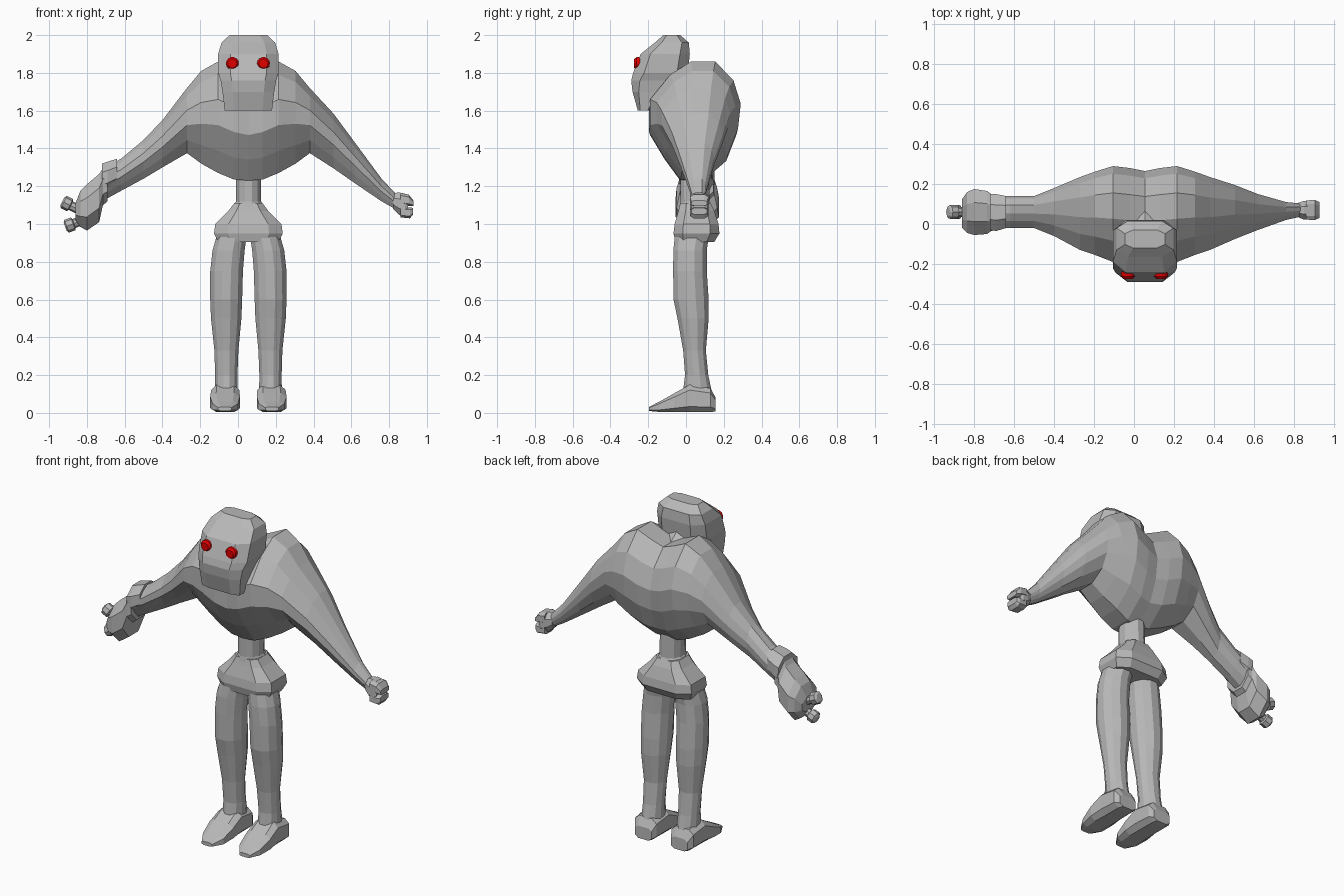
import bpy, bmesh, math
from mathutils import Vector

CX = 0.055  # body centre line


def material(name, rgb):
    m = bpy.data.materials.new(name)
    m.diffuse_color = (*rgb, 1)
    return m


GREY = material("grey skin", (0.48, 0.48, 0.48))
RED = material("red eye", (0.75, 0.0, 0.0))

# Unit cross-sections
EGG = [(0, .66), (0, .43), (.17, .2), (.35, 0), (.62, 0), (.86, .17),
       (.97, .4), (1, .62), (.92, .83), (.72, 1), (.45, 1), (.22, .88)]


def ngon(n):
    k = math.cos(math.pi / n)
    return [(.5 + .5 * math.cos((i + .5) * math.tau / n) / k,
             .5 + .5 * math.sin((i + .5) * math.tau / n) / k) for i in range(n)]


OCT = ngon(8)
ROUND = ngon(12)
BOXY = [(.2, 0), (.8, 0), (1, .2), (1, .8), (.8, 1), (.2, 1), (0, .8), (0, .2)]


def skin(name, rings, mat=GREY):
    """Join rings of points into a closed, capped body."""
    bm = bmesh.new()
    rows = [[bm.verts.new(p) for p in r] for r in rings]
    n = len(rows[0])
    for a, b in zip(rows, rows[1:]):
        for i in range(n):
            j = (i + 1) % n
            bm.faces.new((a[i], a[j], b[j], b[i]))
    bm.faces.new(rows[0])
    bm.faces.new(rows[-1])
    bmesh.ops.recalc_face_normals(bm, faces=bm.faces[:])
    me = bpy.data.meshes.new(name)
    bm.to_mesh(me)
    bm.free()
    me.materials.append(mat)
    ob = bpy.data.objects.new(name, me)
    bpy.context.collection.objects.link(ob)
    return ob


def loft(name, axis, profile, sections):
    """Sections are (position on axis, a0, a1, b0, b1)."""
    order = {'x': lambda p, a, b: (p, a, b),
             'y': lambda p, a, b: (a, p, b),
             'z': lambda p, a, b: (a, b, p)}[axis]
    return skin(name, [[order(p, a0 + (a1 - a0) * u, b0 + (b1 - b0) * v)
                        for u, v in profile] for p, a0, a1, b0, b1 in sections])


def tube(name, pts, radii, n=8, mat=GREY):
    pts = [Vector(p) for p in pts]
    d = (pts[-1] - pts[0]).normalized()
    s = d.cross(Vector((0, 0, 1))).normalized()
    t = d.cross(s)
    return skin(name, [[p + r * (s * math.cos(i * math.tau / n) + t * math.sin(i * math.tau / n))
                        for i in range(n)] for p, r in zip(pts, radii)], mat)


# Hunched torso flowing into both arms, lofted from hand to hand
half = [(0.075, -.195, .28, 1.235, 1.82), (0.16, -.19, .29, 1.27, 1.86),
        (0.25, -.155, .262, 1.32, 1.81), (0.325, -.13, .235, 1.375, 1.72)]
left_arm = [(-.72, -.02, .14, 1.12, 1.29), (-.62, -.02, .14, 1.175, 1.345),
            (-.5, -.02, .14, 1.24, 1.445), (-.4, -.06, .18, 1.3, 1.55)]
right_arm = [(.505, -.075, .195, 1.295, 1.585), (.62, -.03, .15, 1.215, 1.43),
             (.76, .02, .11, 1.12, 1.24), (.84, .038, .102, 1.075, 1.155)]
loft("torso_and_arms", 'x', EGG,
     left_arm + [(CX - s[0], *s[1:]) for s in reversed(half)]
     + [(CX, -.19, .265, 1.23, 1.79)]
     + [(CX + s[0], *s[1:]) for s in half] + right_arm)

# Large gauntlet hand
loft("gauntlet_hand", 'x', OCT, [
    (-.69, -.03, .145, 1.12, 1.3), (-.715, -.035, .15, 1.10, 1.295),
    (-.735, -.05, .165, 1.01, 1.265), (-.8, -.055, .175, .965, 1.21),
    (-.835, -.045, .16, .985, 1.175), (-.86, -.02, .125, 1.02, 1.11)])
loft("gauntlet_cuff", 'x', OCT, [
    (-.72, -.03, .15, 1.16, 1.32), (-.69, -.035, .15, 1.17, 1.33),
    (-.64, -.02, .14, 1.2, 1.345)])
for i, (a, b) in enumerate([((-.83, .06, 1.07), (-.93, .06, 1.12)),
                            ((-.81, .06, 1.025), (-.915, .06, .985))]):
    a, b = Vector(a), Vector(b)
    tube(f"gauntlet_finger_{i + 1}", [a.lerp(b, t) for t in (0, .55, .6, .92, 1)],
         [.025, .025, .036, .036, .022])

# Small fist: palm and two curled fingers
loft("fist_palm", 'x', OCT, [
    (.82, .035, .105, 1.08, 1.16), (.85, .022, .115, 1.05, 1.168),
    (.885, .022, .118, 1.035, 1.16), (.9, .03, .11, 1.05, 1.14)])
loft("fist_fingers_upper", 'x', BOXY, [
    (.86, .022, .118, 1.10, 1.165), (.905, .02, .12, 1.095, 1.155), (.928, .03, .11, 1.095, 1.125)])
loft("fist_fingers_lower", 'x', BOXY, [
    (.86, .022, .115, 1.035, 1.09), (.91, .022, .118, 1.03, 1.088), (.926, .03, .11, 1.05, 1.085)])

# Head, tilted forward, with a short neck
loft("head", 'z', BOXY, [(z, CX - w, CX + w, y0, y1) for z, w, y0, y1 in [
    (1.60, .125, -.255, -.19), (1.70, .137, -.283, -.12), (1.76, .147, -.29, -.06),
    (1.80, .16, -.28, .01), (1.90, .16, -.24, .02), (1.96, .142, -.165, .015),
    (2.0, .10, -.12, -.03)]])
tube("neck", [(CX, .04, 1.68), (CX, -.1, 1.8)], [.1, .1])
for side, x in (("left", -.03), ("right", .135)):
    tube(f"{side}_eye", [(x, -.23, 1.85), (x, -.262, 1.85), (x, -.274, 1.85)],
         [.034, .034, .024], 14, RED)

# Waist and flared hips
loft("waist_and_hips", 'z', ROUND, [
    (1.28, -.01, .12, -.03, .12), (1.12, -.01, .122, -.03, .125),
    (1.09, -.03, .14, -.035, .14)])
loft("hips", 'z', BOXY, [
    (1.11, -.02, .13, -.03, .13), (1.07, -.05, .16, -.04, .15), (1.0, -.12, .23, -.06, .172),
    (.95, -.127, .237, -.066, .177), (.905, -.105, .215, -.055, .15)])

# Legs and feet, mirrored about the centre line
leg = [(.93, -.115, .045, -.06, .12), (.86, -.135, .035, -.067, .11),
       (.75, -.147, .026, -.068, .11), (.6, -.147, .022, -.066, .12),
       (.5, -.143, .018, -.045, .12), (.33, -.125, .002, -.015, .105),
       (.2, -.121, -.003, -.005, .118), (.12, -.122, -.002, -.015, .135),
       (.04, -.13, .0, -.02, .145)]
foot = [(.157, -.12, -.01, .007, .08), (.13, -.14, .005, .005, .13),
        (.02, -.142, .008, .005, .15), (-.06, -.147, .01, .005, .105),
        (-.14, -.135, 0, .005, .06), (-.195, -.105, -.035, .01, .032)]


def flip(sections):
    return [(p, 2 * CX - a1, 2 * CX - a0, b0, b1) for p, a0, a1, b0, b1 in sections]


for side, f in (("left", list), ("right", flip)):
    loft(f"{side}_leg", 'z', ROUND, f(leg))
    loft(f"{side}_foot", 'y', BOXY, f(foot))
